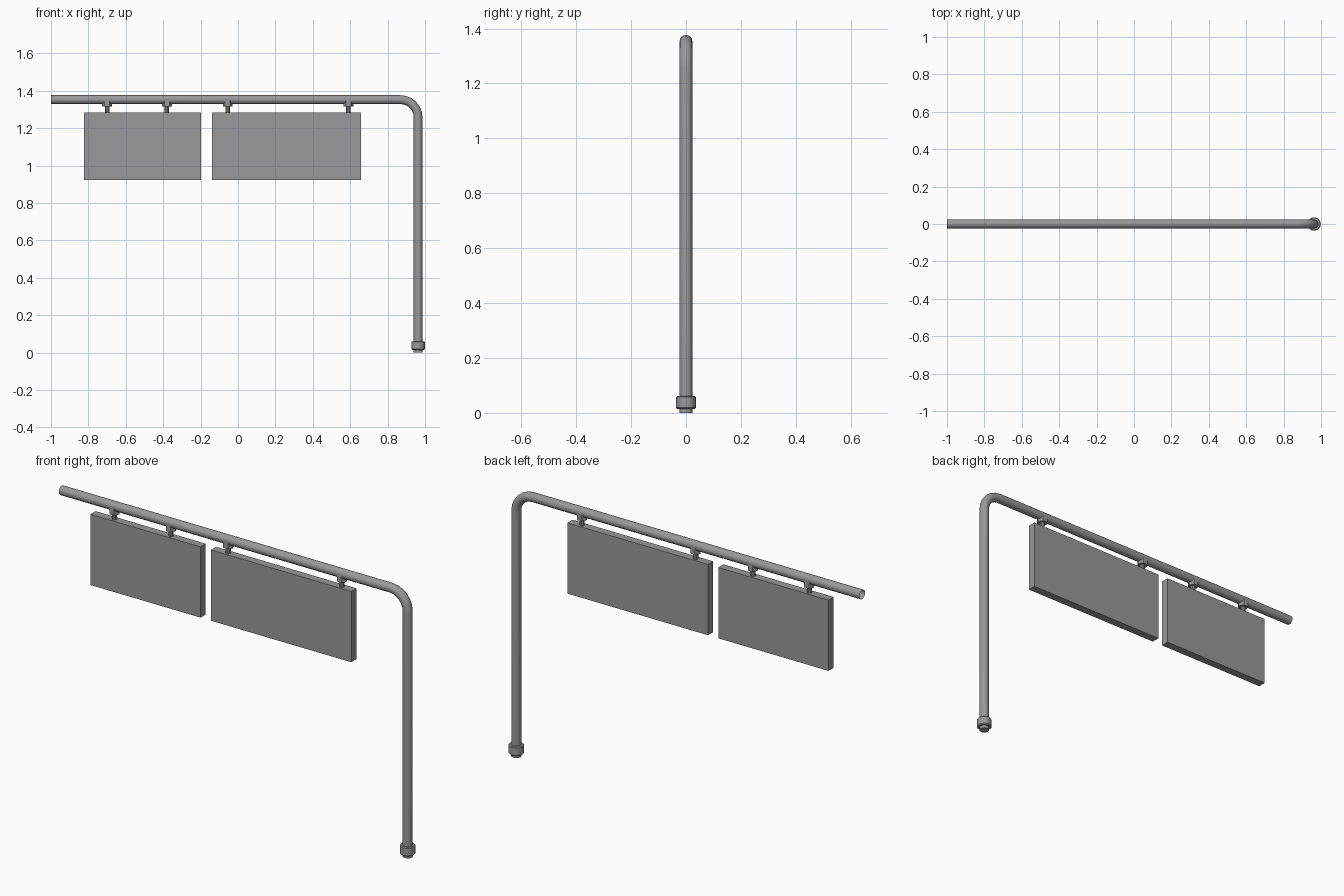
import bpy, bmesh, math
from mathutils import Matrix

cube = bpy.data.objects.get("Cube")
if cube:
    bpy.data.objects.remove(cube, do_unlink=True)

grey = bpy.data.materials.new("metal grey")
grey.use_nodes = True
GREY = (0.32, 0.32, 0.32, 1)
grey.diffuse_color = GREY
grey.node_tree.nodes["Principled BSDF"].inputs["Base Color"].default_value = GREY

POLE_X, BAR_Z, PIPE_R = 0.963, 1.353, 0.0235
SIGN_TOP, SIGN_BOTTOM = 1.285, 0.922


def add_object(name, bm, smooth=False):
    bmesh.ops.recalc_face_normals(bm, faces=bm.faces)
    mesh = bpy.data.meshes.new(name)
    bm.to_mesh(mesh)
    bm.free()
    mesh.materials.append(grey)
    obj = bpy.data.objects.new(name, mesh)
    bpy.context.collection.objects.link(obj)
    if smooth:
        bpy.ops.object.select_all(action="DESELECT")
        obj.select_set(True)
        bpy.context.view_layer.objects.active = obj
        bpy.ops.object.shade_smooth_by_angle(angle=math.radians(35))
    return obj


def cylinder(name, x, radius, bottom, top, sides, smooth=True):
    bm = bmesh.new()
    bmesh.ops.create_cone(bm, cap_ends=True, segments=sides, radius1=radius,
                          radius2=radius, depth=top - bottom,
                          matrix=Matrix.Translation((x, 0, (top + bottom) / 2)))
    # turn so that corners point along x
    first = max(bm.verts, key=lambda v: v.co.x)
    turn = math.atan2(first.co.y, first.co.x - x)
    bmesh.ops.rotate(bm, verts=bm.verts, cent=(x, 0, 0),
                     matrix=Matrix.Rotation(-turn, 3, "Z"))
    return add_object(name, bm, smooth)


def box(name, x0, x1, thickness, z0, z1):
    bm = bmesh.new()
    bmesh.ops.create_cube(bm, size=1)
    bmesh.ops.scale(bm, vec=(x1 - x0, thickness, z1 - z0), verts=bm.verts)
    bmesh.ops.translate(bm, vec=((x0 + x1) / 2, 0, (z0 + z1) / 2), verts=bm.verts)
    return add_object(name, bm)


# Bent pipe: upright post, rounded corner and overhead bar with an open end
BEND, STEPS = 0.095, 6
path = [(POLE_X, 0.03, 0)]
for i in range(STEPS + 1):
    a = math.pi / 2 * i / STEPS
    path.append((POLE_X - BEND + BEND * math.cos(a),
                 BAR_Z - BEND + BEND * math.sin(a), a))
path.append((-1, BAR_Z, math.pi / 2))

SIDES = 16
bm = bmesh.new()
rings = []
for px, pz, a in path:
    ring = []
    for k in range(SIDES):
        t = 2 * math.pi * k / SIDES
        out = PIPE_R * math.cos(t)
        ring.append(bm.verts.new((px + out * math.cos(a), PIPE_R * math.sin(t),
                                  pz + out * math.sin(a))))
    rings.append(ring)
for r0, r1 in zip(rings, rings[1:]):
    for k in range(SIDES):
        n = (k + 1) % SIDES
        bm.faces.new((r0[k], r0[n], r1[n], r1[k]))
add_object("bent_pipe", bm, smooth=True)

# Base collar and foot
collar = cylinder("base_collar", POLE_X, 0.036, 0.015, 0.061, SIDES)
bevel = collar.modifiers.new("soft_rim", "BEVEL")
bevel.width, bevel.segments = 0.004, 1
cylinder("base_foot", POLE_X, 0.024, 0, 0.016, SIDES)

# Hanging sign panels, each on two clamps with short stems
signs = {"small_sign": (-0.823, -0.198, (-0.70, -0.38)),
         "large_sign": (-0.139, 0.658, (-0.055, 0.59))}
for name, (x0, x1, hangers) in signs.items():
    box(name, x0, x1, 0.042, SIGN_BOTTOM, SIGN_TOP)
    for side, x in zip(("right", "left"), hangers):
        cylinder(f"{name}_{side}_clamp", x, 0.0265, 1.315, 1.352, 6, smooth=False)
        cylinder(f"{name}_{side}_stem", x, 0.012, SIGN_TOP - 0.005, 1.32, 10)
